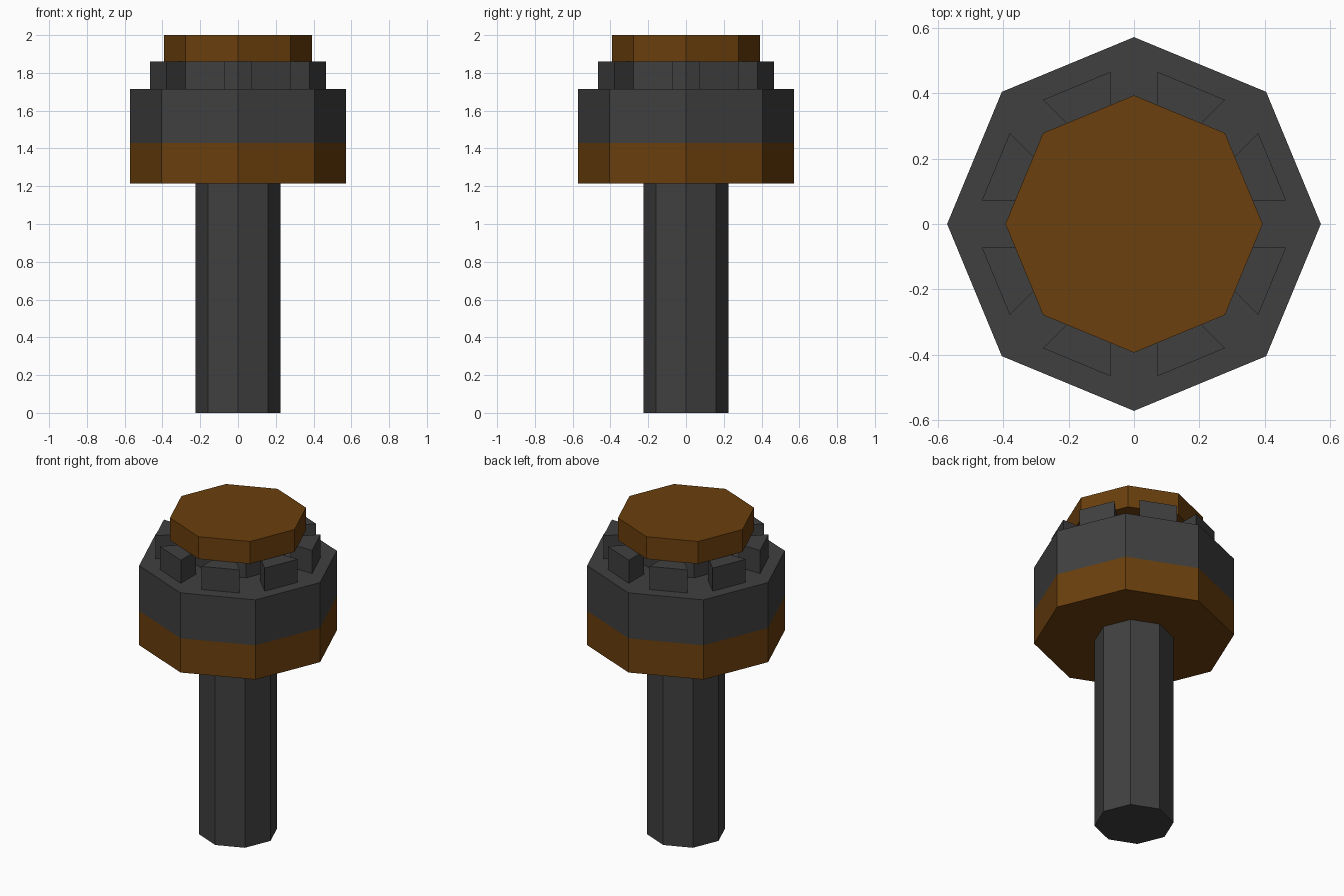
import bpy
from math import pi, sin, cos, tan

if "Cube" in bpy.data.objects:
    bpy.data.objects.remove(bpy.data.objects["Cube"])

SIDES = 8
STEP = 2 * pi / SIDES
HALF = STEP / 2


def material(name, rgb):
    m = bpy.data.materials.new(name)
    m.diffuse_color = (*rgb, 1)
    m.use_nodes = True
    m.node_tree.nodes["Principled BSDF"].inputs["Base Color"].default_value = m.diffuse_color
    return m


GREY = material("dark_grey", (0.051, 0.051, 0.051))
BROWN = material("brown", (0.145, 0.05, 0.004))


def make_object(name, verts, faces, mat):
    mesh = bpy.data.meshes.new(name)
    mesh.from_pydata(verts, [], faces)
    mesh.materials.append(mat)
    mesh.update()
    obj = bpy.data.objects.new(name, mesh)
    bpy.context.collection.objects.link(obj)
    return obj


def lathe(name, profile, mat, bottom=False, top=False):
    """Eight-sided turned part from (radius, z) pairs, with optional end faces."""
    n = SIDES
    verts = [(r * cos(i * STEP), r * sin(i * STEP), z)
             for r, z in profile for i in range(n)]
    faces = [(k * n + i, k * n + (i + 1) % n, (k + 1) * n + (i + 1) % n, (k + 1) * n + i)
             for k in range(len(profile) - 1) for i in range(n)]
    if bottom:
        faces.append(tuple(reversed(range(n))))
    if top:
        faces.append(tuple(range(len(verts) - n, len(verts))))
    return make_object(name, verts, faces, mat)


def tooth(name, index, inner, outer, gap, z0, z1):
    """Wedge block whose sides run parallel to the neighbouring octagon corners."""
    a = (index + 0.5) * STEP
    plan = []
    for d, side in ((inner, -1), (outer, -1), (outer, 1), (inner, 1)):
        w = side * (d * tan(HALF) - gap / cos(HALF))
        plan.append((d * cos(a) - w * sin(a), d * sin(a) + w * cos(a)))
    verts = [(x, y, z) for z in (z0, z1) for x, y in plan]
    faces = [(i, (i + 1) % 4, (i + 1) % 4 + 4, i + 4) for i in range(4)]
    faces.append((4, 5, 6, 7))
    return make_object(name, verts, faces, GREY)


GRIP, HEAD, CORE, CAP = 0.226, 0.571, 0.27, 0.393

# Grip
lathe("grip", [(GRIP, 0), (GRIP, 1.215)], GREY, bottom=True)
# Brown lower band with its underside ring
lathe("lower_band", [(GRIP, 1.215), (HEAD, 1.215), (HEAD, 1.43)], BROWN)
# Grey head, stepping in to the core below the cap
lathe("head", [(HEAD, 1.43), (HEAD, 1.715), (CORE, 1.715), (CORE, 1.86)], GREY)
# Overhanging cap
lathe("cap", [(CORE, 1.86), (CAP, 1.86), (CAP, 2.0)], BROWN, top=True)
# Ring of teeth
for i in range(SIDES):
    tooth(f"tooth_{i + 1}", i, 0.318, 0.457, 0.072, 1.715, 1.86)
